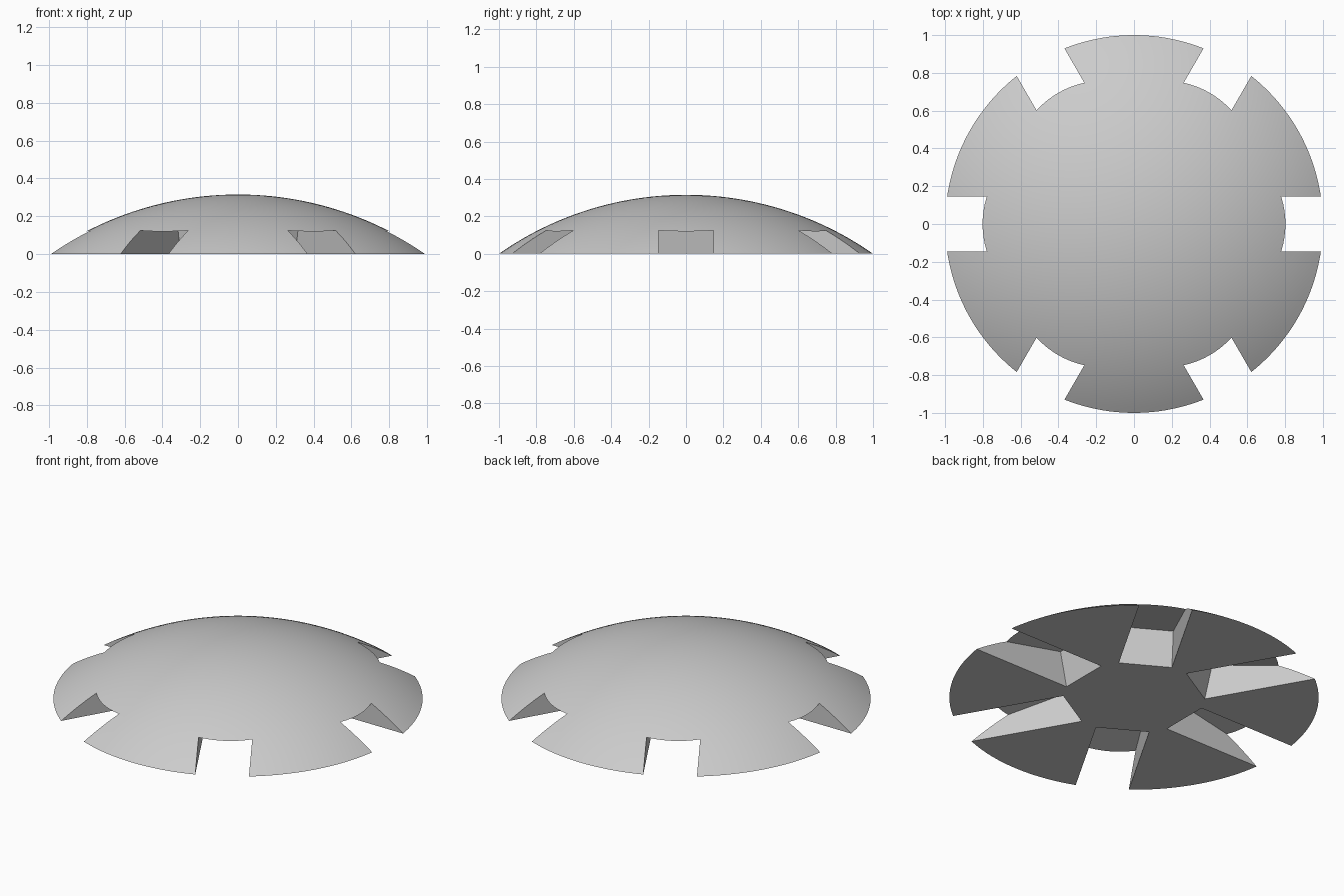
import bpy, bmesh, math
from mathutils import Matrix, Vector

cube = bpy.data.objects.get("Cube")
if cube:
    bpy.data.objects.remove(cube, do_unlink=True)

HEIGHT = 0.315
RADIUS = (1 + HEIGHT ** 2) / (2 * HEIGHT)   # sphere the cap belongs to
HALF_SLOT = 0.146
RINGS, SEGMENTS, SLOTS = 28, 144, 6

grey = bpy.data.materials.new("plain grey")
grey.use_nodes = True
colour = (0.6, 0.6, 0.6, 1)
grey.diffuse_color = colour
grey.node_tree.nodes["Principled BSDF"].inputs["Base Color"].default_value = colour


def make_object(name, bm):
    bmesh.ops.recalc_face_normals(bm, faces=bm.faces)
    mesh = bpy.data.meshes.new(name)
    bm.to_mesh(mesh)
    bm.free()
    mesh.materials.append(grey)
    obj = bpy.data.objects.new(name, mesh)
    bpy.context.collection.objects.link(obj)
    return obj


# Domed cap: arc spun around z, closed by a flat underside
bm = bmesh.new()
sweep = math.asin(1 / RADIUS)
arc = []
for i in range(RINGS + 1):
    a = sweep * i / RINGS
    z = 0 if i == RINGS else RADIUS * math.cos(a) - RADIUS + HEIGHT
    arc.append(bm.verts.new((0, RADIUS * math.sin(a), z)))
edges = [bm.edges.new(pair) for pair in zip(arc, arc[1:])]
bmesh.ops.spin(bm, geom=arc + edges, cent=(0, 0, 0), axis=(0, 0, 1),
               angle=math.tau, steps=SEGMENTS)
bmesh.ops.remove_doubles(bm, verts=bm.verts, dist=0.0001)
bmesh.ops.holes_fill(bm, edges=[e for e in bm.edges if e.is_boundary], sides=0)
cap = make_object("notched_dome", bm)

# Slot cutters: tilted wedge profiles repeated around the rim
slot_profile = [(0.313, -0.2), (0.397, 0.203), (1.2, 0.038), (1.2, -0.2)]
bm = bmesh.new()
for i in range(SLOTS):
    turn = Matrix.Rotation(math.tau * i / SLOTS, 4, "Z")
    face = bm.faces.new([bm.verts.new(turn @ Vector((x, -HALF_SLOT, z)))
                         for x, z in slot_profile])
    extruded = bmesh.ops.extrude_face_region(bm, geom=[face], use_keep_orig=True)
    verts = [g for g in extruded["geom"] if isinstance(g, bmesh.types.BMVert)]
    bmesh.ops.translate(bm, verts=verts, vec=turn @ Vector((0, 2 * HALF_SLOT, 0)))
cutter = make_object("slot_cutter", bm)
cutter.hide_render = True

# Cut the slots, then drop the helper
bpy.ops.object.select_all(action="DESELECT")
cap.select_set(True)
bpy.context.view_layer.objects.active = cap
cut = cap.modifiers.new("slots", "BOOLEAN")
cut.operation = "DIFFERENCE"
cut.solver = "EXACT"
cut.object = cutter
bpy.ops.object.modifier_apply(modifier=cut.name)
bpy.data.objects.remove(cutter, do_unlink=True)
bpy.ops.object.shade_smooth_by_angle(angle=math.radians(25))
